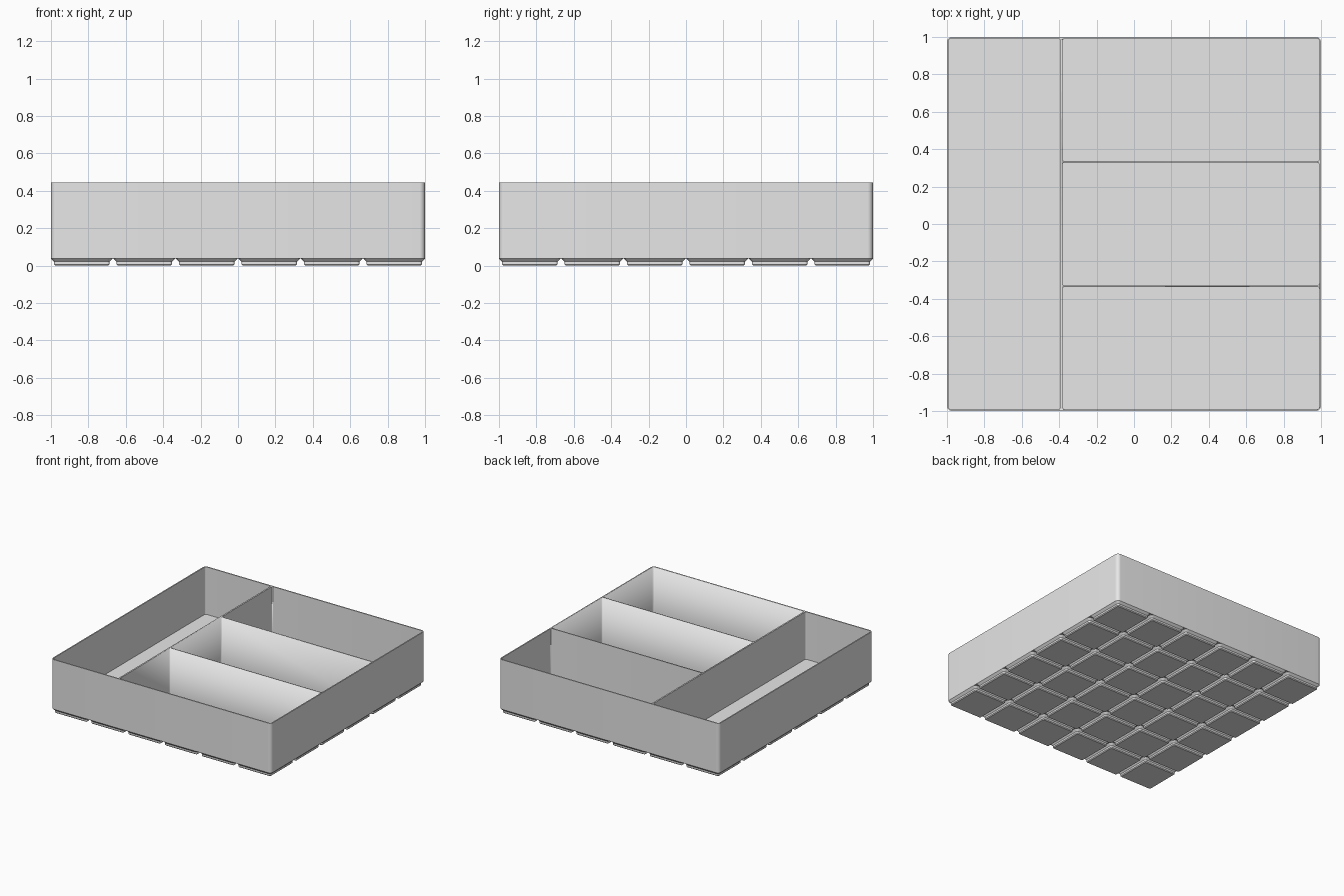
import bpy
import bmesh
from math import cos, sin, pi

cube = bpy.data.objects.get("Cube")
if cube:
    bpy.data.objects.remove(cube, do_unlink=True)

MM = 2 / 251.5            # model units per millimetre
CELLS = 6
PITCH = 42 * MM
TOP = 56 * MM
FOOT_TOP = 4.75 * MM
FLOOR = 7 * MM
WALL = 1.2 * MM
POCKET_RADIUS = 1.4 * MM

grey = bpy.data.materials.new("light grey")
grey.use_nodes = True
grey.diffuse_color = (0.8, 0.8, 0.8, 1)
grey.node_tree.nodes["Principled BSDF"].inputs["Base Color"].default_value = (0.8, 0.8, 0.8, 1)


def rounded_ring(bm, x0, x1, y0, y1, z, radius, segments=8):
    """Ring of vertices around a rounded rectangle, counter-clockwise."""
    centres = [(x1 - radius, y1 - radius), (x0 + radius, y1 - radius),
               (x0 + radius, y0 + radius), (x1 - radius, y0 + radius)]
    ring = []
    for quarter, (cx, cy) in enumerate(centres):
        for i in range(segments + 1):
            a = (quarter + i / segments) * pi / 2
            ring.append(bm.verts.new((cx + radius * cos(a), cy + radius * sin(a), z)))
    return ring


def loft(name, sections):
    """Closed solid through rounded rectangles (x0, x1, y0, y1, z, radius)."""
    bm = bmesh.new()
    rings = [rounded_ring(bm, *s) for s in sections]
    bm.faces.new(rings[0][::-1])
    bm.faces.new(rings[-1])
    for low, high in zip(rings, rings[1:]):
        for i in range(len(low)):
            j = (i + 1) % len(low)
            bm.faces.new((low[i], low[j], high[j], high[i]))
    mesh = bpy.data.meshes.new(name)
    bm.to_mesh(mesh)
    bm.free()
    mesh.materials.append(grey)
    obj = bpy.data.objects.new(name, mesh)
    bpy.context.collection.objects.link(obj)
    return obj


def smooth(obj):
    bpy.ops.object.select_all(action='DESELECT')
    obj.select_set(True)
    bpy.context.view_layer.objects.active = obj
    bpy.ops.object.shade_smooth_by_angle(angle=pi / 6)


# Tray body
tray = loft("tray_body", [(-1, 1, -1, 1, z, 3.75 * MM) for z in (FOOT_TOP, TOP)])
smooth(tray)

# Pockets: one long compartment on the right side, three across the rest
inner = 1 - WALL
split, split_half = -0.388, 0.006
row, row_half = 0.332, 0.004
pockets = [
    (-inner, split - split_half, -inner, inner),
    (split + split_half, inner, -inner, -row - row_half),
    (split + split_half, inner, -row + row_half, row - row_half),
    (split + split_half, inner, row + row_half, inner),
]
for number, bounds in enumerate(pockets, 1):
    cutter = loft(f"pocket_cutter_{number}",
                  [(*bounds, z, POCKET_RADIUS) for z in (FLOOR, TOP + 0.1)])
    smooth(cutter)
    cutter.hide_render = True
    cutter.hide_viewport = True
    cutter.display_type = 'WIRE'
    cut = tray.modifiers.new(f"pocket_{number}", 'BOOLEAN')
    cut.operation = 'DIFFERENCE'
    cut.solver = 'EXACT'
    cut.object = cutter

# Stepped feet: chamfer, short upright, chamfer, repeated over the grid
start = -PITCH * (CELLS - 1) / 2
foot_profile = [(35.6, 0, 0.8), (37.2, 0.8, 1.6), (37.2, 2.6, 1.6), (41.5, 4.75, 3.75)]
foot = loft("base_feet", [
    (start - w * MM / 2, start + w * MM / 2, start - w * MM / 2, start + w * MM / 2,
     z * MM, r * MM) for w, z, r in foot_profile])
smooth(foot)
for axis in range(2):
    array = foot.modifiers.new("repeat_" + "xy"[axis], 'ARRAY')
    array.count = CELLS
    array.use_relative_offset = False
    array.use_constant_offset = True
    offset = [0, 0, 0]
    offset[axis] = PITCH
    array.constant_offset_displace = offset
